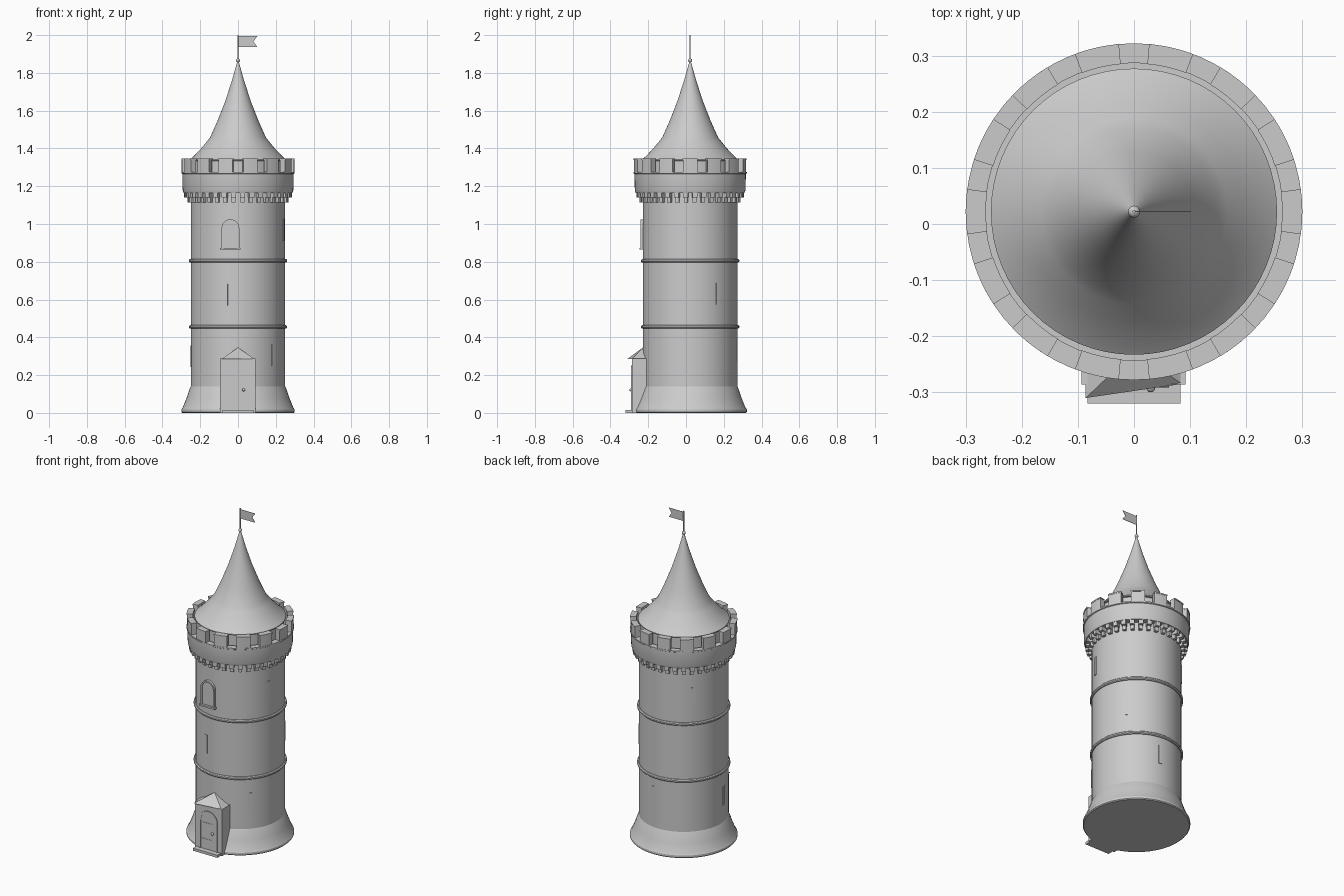
import bpy, bmesh, math
from mathutils import Vector

if "Cube" in bpy.data.objects:
    bpy.data.objects.remove(bpy.data.objects["Cube"])

CY = 0.022  # tower axis offset in y
stone = bpy.data.materials.new("grey stone")
stone.diffuse_color = (0.6, 0.6, 0.6, 1)
stone.use_nodes = True
stone.node_tree.nodes["Principled BSDF"].inputs["Base Color"].default_value = stone.diffuse_color


def finish(name, bm, smooth=True):
    bmesh.ops.recalc_face_normals(bm, faces=bm.faces)
    me = bpy.data.meshes.new(name)
    bm.to_mesh(me)
    bm.free()
    me.materials.append(stone)
    ob = bpy.data.objects.new(name, me)
    bpy.context.collection.objects.link(ob)
    if smooth:
        bpy.ops.object.select_all(action='DESELECT')
        ob.select_set(True)
        bpy.context.view_layer.objects.active = ob
        bpy.ops.object.shade_smooth_by_angle(angle=math.radians(30))
    return ob


def lathe(name, profile, seg=64, closed=False):
    """Revolve (radius, z) points about the tower axis."""
    bm = bmesh.new()
    rings = [[bm.verts.new((r * math.cos(2 * math.pi * i / seg),
                            CY + r * math.sin(2 * math.pi * i / seg), z))
              for i in range(seg)] for r, z in profile]
    pairs = list(zip(rings, rings[1:]))
    if closed:
        pairs.append((rings[-1], rings[0]))
    for a, b in pairs:
        for i in range(seg):
            j = (i + 1) % seg
            bm.faces.new((a[i], a[j], b[j], b[i]))
    if not closed:
        bm.faces.new(rings[0])
        bm.faces.new(rings[-1])
    return finish(name, bm)


def sector(bm, mid, width, r0, r1, z0, z1, n=4):
    """Curved block between two radii, angles in degrees."""
    cols = []
    for i in range(n + 1):
        a = math.radians(mid - width / 2 + width * i / n)
        cols.append([bm.verts.new((r * math.cos(a), CY + r * math.sin(a), z))
                     for r, z in ((r0, z0), (r1, z0), (r1, z1), (r0, z1))])
    for a, b in zip(cols, cols[1:]):
        for k in range(4):
            bm.faces.new((a[k], b[k], b[(k + 1) % 4], a[(k + 1) % 4]))
    bm.faces.new(cols[0])
    bm.faces.new(cols[-1])


def box(bm, x0, x1, y0, y1, z0, z1):
    v = bmesh.ops.create_cube(bm, size=1)["verts"]
    for p in v:
        p.co = ((x0 + x1) / 2 + p.co.x * (x1 - x0),
                (y0 + y1) / 2 + p.co.y * (y1 - y0),
                (z0 + z1) / 2 + p.co.z * (z1 - z0))


def prism(bm, outline, y0, y1):
    """Extrude an (x, z) outline along y."""
    f = [bm.verts.new((x, y0, z)) for x, z in outline]
    b = [bm.verts.new((x, y1, z)) for x, z in outline]
    bm.faces.new(f)
    bm.faces.new(b)
    for i in range(len(f)):
        j = (i + 1) % len(f)
        bm.faces.new((f[i], f[j], b[j], b[i]))


def arch(cx, half, z0, spring, n=12):
    return [(cx + half, z0)] + [
        (cx + half * math.cos(math.pi * i / n), spring + half * math.sin(math.pi * i / n))
        for i in range(n + 1)] + [(cx - half, z0)]


def arch_frame(bm, cx, half, t, z0, spring, y0, y1):
    o, i = arch(cx, half, z0, spring), arch(cx, half - t, z0, spring)
    for k in range(len(o) - 1):
        if o[k] != o[k + 1]:
            prism(bm, [o[k], o[k + 1], i[k + 1], i[k]], y0, y1)


# Tower body
lathe("flared_base", [(0.295, 0), (0.3, 0.005), (0.3, 0.018), (0.292, 0.03),
                      (0.272, 0.08), (0.253, 0.135), (0.25, 0.14)])
lathe("shaft", [(0.25, 0.1), (0.25, 1.2)])
for label, z in (("lower", 0.455), ("upper", 0.805)):
    lathe(label + "_band", [(0.245, z - 0.009), (0.255, z - 0.009), (0.26, z - 0.004),
                            (0.26, z + 0.004), (0.255, z + 0.009), (0.245, z + 0.009)], closed=True)

# Parapet with inner wall, corbels and merlons
lathe("parapet", [(0.245, 1.165), (0.288, 1.165), (0.293, 1.18), (0.295, 1.265), (0.3, 1.268),
                  (0.3, 1.276), (0.265, 1.276), (0.265, 1.22), (0.245, 1.22)], closed=True)
bm = bmesh.new()
for k in range(36):
    sector(bm, k * 10 + 5, 5.4, 0.24, 0.285, 1.14, 1.166, 2)
    sector(bm, k * 10 + 5, 4.4, 0.24, 0.268, 1.115, 1.14, 2)
finish("corbels", bm)
bm = bmesh.new()
for k in range(14):
    sector(bm, k * 360 / 14, 15, 0.265, 0.298, 1.274, 1.338, 4)
    sector(bm, k * 360 / 14, 15.4, 0.264, 0.3, 1.338, 1.346, 4)
finish("merlons", bm)

# Flared conical roof, finial, pole and flag
lathe("roof_drum", [(0.245, 1.18), (0.245, 1.345)])
lathe("roof", [(0.24, 1.333), (0.255, 1.335), (0.255, 1.341), (0.235, 1.358), (0.195, 1.4),
               (0.165, 1.437), (0.148, 1.458), (0.107, 1.55), (0.068, 1.65),
               (0.032, 1.76), (0.004, 1.86)])
lathe("finial", [(0.0105 * math.sin(math.pi * i / 10) + 0.0002,
                  1.866 - 0.0105 * math.cos(math.pi * i / 10)) for i in range(11)], 20)
lathe("flag_pole", [(0.003, 1.86), (0.003, 2.0)], 10)
bm = bmesh.new()
prism(bm, [(0, 1.938), (0.102, 1.938), (0.082, 1.966), (0.102, 1.994), (0, 1.994)],
      CY - 0.001, CY + 0.001)
finish("flag", bm, False)

# Entrance porch with step and pointed roof
bm = bmesh.new()
box(bm, -0.094, 0.092, -0.286, -0.2, 0, 0.288)
finish("porch", bm, False)
bm = bmesh.new()
box(bm, -0.083, 0.083, -0.32, -0.27, 0, 0.016)
finish("door_step", bm, False)
bm = bmesh.new()
base = [bm.verts.new(p) for p in ((-0.086, -0.31, 0.286), (0.086, -0.285, 0.286),
                                  (0.086, -0.2, 0.286), (-0.086, -0.2, 0.286))]
tip = bm.verts.new((0, -0.228, 0.346))
bm.faces.new(base)
for i in range(4):
    bm.faces.new((base[i], base[(i + 1) % 4], tip))
finish("porch_roof", bm, False)

# Arched door with frame, straps and knob
bm = bmesh.new()
prism(bm, arch(0, 0.05, 0.016, 0.19), -0.288, -0.28)
for z in (0.075, 0.175):
    box(bm, -0.045, 0.025, -0.29, -0.285, z - 0.004, z + 0.004)
finish("door", bm, False)
bm = bmesh.new()
arch_frame(bm, 0, 0.062, 0.012, 0.016, 0.19, -0.291, -0.28)
finish("door_frame", bm, False)
bm = bmesh.new()
bmesh.ops.create_uvsphere(bm, u_segments=12, v_segments=8, radius=0.008)
bmesh.ops.translate(bm, verts=bm.verts, vec=Vector((0.03, -0.292, 0.122)))
finish("door_knob", bm)

# Arched window with sill
bm = bmesh.new()
arch_frame(bm, -0.04, 0.047, 0.009, 0.872, 0.978, -0.241, -0.2)
finish("window_frame", bm, False)
bm = bmesh.new()
prism(bm, arch(-0.04, 0.04, 0.872, 0.978), -0.234, -0.2)
finish("window_panel", bm, False)
bm = bmesh.new()
box(bm, -0.094, 0.014, -0.247, -0.2, 0.864, 0.874)
finish("window_sill", bm, False)

# Arrow slits: thin curved plates around the shaft
bm = bmesh.new()
for ang, z in ((-16, 0.97), (-42, 0.305), (36, 0.63), (82, 0.335),
               (137, 0.97), (188, 0.3), (-105, 0.625)):
    sector(bm, ang, 5, 0.245, 0.253, z - 0.057, z + 0.057, 2)
finish("arrow_slits", bm)
